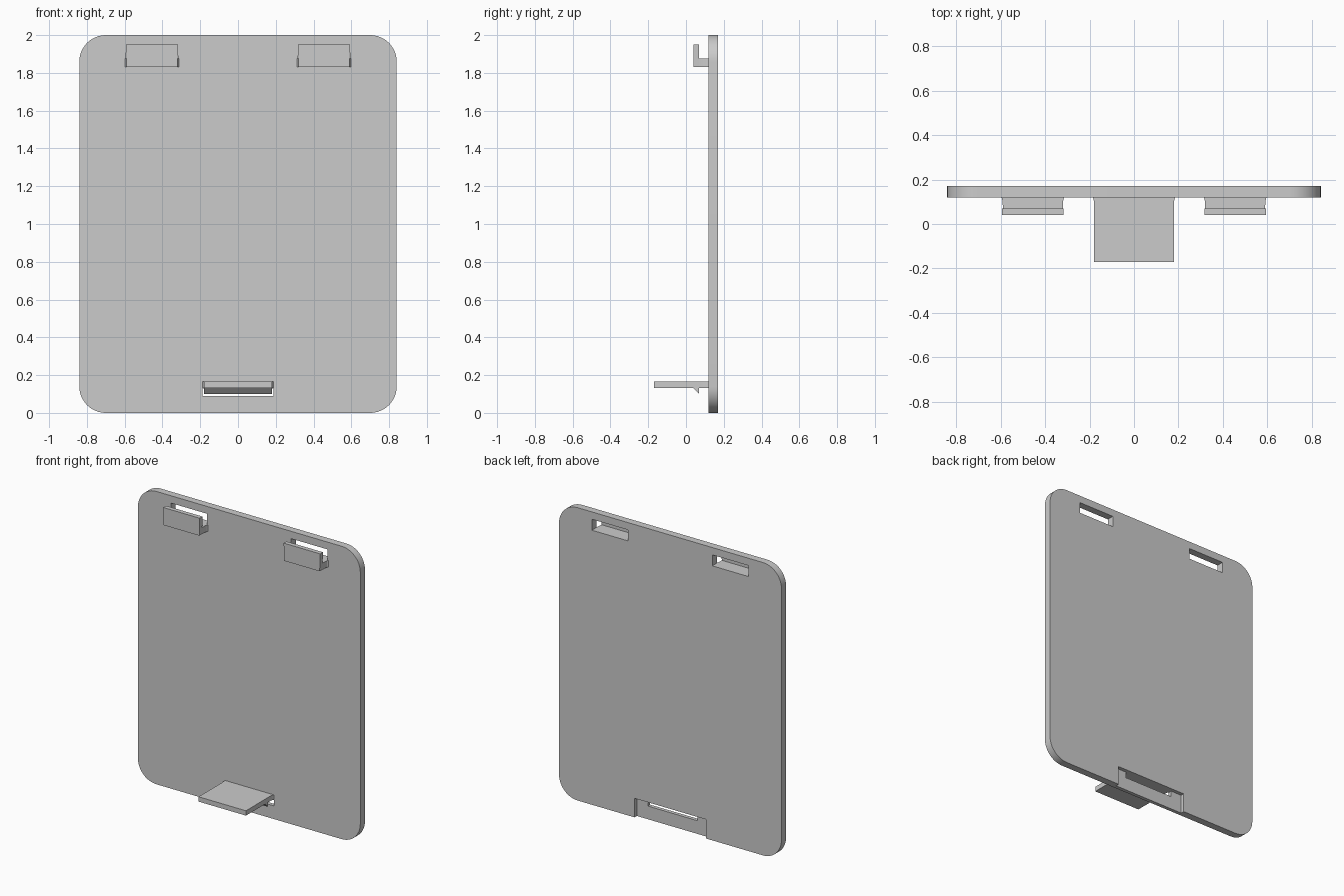
import bpy, bmesh, math
from mathutils import Vector

if "Cube" in bpy.data.objects:
    bpy.data.objects.remove(bpy.data.objects["Cube"])

FRONT, BACK = 0.12, 0.17      # plate faces in y
HOOK_X, HOOK_W = 0.455, 0.137  # hook centre and half width


def prism(name, pts, axis, lo, hi):
    """Extrude a 2D profile along an axis; pts use the two other axes in order."""
    def place(p, t):
        c = list(p)
        c.insert("xyz".index(axis), t)
        return Vector(c)
    bm = bmesh.new()
    a = [bm.verts.new(place(p, lo)) for p in pts]
    b = [bm.verts.new(place(p, hi)) for p in pts]
    n = len(pts)
    bm.faces.new(a)
    bm.faces.new(b[::-1])
    for i in range(n):
        j = (i + 1) % n
        bm.faces.new((a[i], b[i], b[j], a[j]))
    bmesh.ops.recalc_face_normals(bm, faces=bm.faces)
    me = bpy.data.meshes.new(name)
    bm.to_mesh(me)
    bm.free()
    ob = bpy.data.objects.new(name, me)
    bpy.context.collection.objects.link(ob)
    return ob


def rect(x0, x1, z0, z1):
    return [(x0, z0), (x1, z0), (x1, z1), (x0, z1)]


def flared(cx, w, y0, flare=0.008, length=0.04):
    """Plan outline of a tongue that widens in a curve where it meets the plate."""
    side = [(w, y0)]
    for i in range(6):
        t = math.radians(18 * i)
        side.append((w + flare * (1 - math.cos(t)), FRONT - length * (1 - math.sin(t))))
    side.append((w + flare, FRONT + 0.002))
    return [(cx + x, y) for x, y in side] + [(cx - x, y) for x, y in reversed(side)]


# Rounded back plate
W, H, R = 0.84, 2.0, 0.14
outline = []
for cx, cz, start in ((W - R, R, -90), (W - R, H - R, 0), (R - W, H - R, 90), (R - W, R, 180)):
    for i in range(13):
        t = math.radians(start + i * 7.5)
        outline.append((cx + R * math.cos(t), cz + R * math.sin(t)))
plate = prism("back_plate", outline, "y", FRONT, BACK)

# Openings: two hook slots, the latch slot and the recess on the rear
cutters = [prism("slot_cutter", rect(s * HOOK_X - HOOK_W, s * HOOK_X + HOOK_W, 1.875, 1.95),
                 "y", 0.0, 0.3) for s in (-1, 1)]
cutters.append(prism("recess_cutter", rect(-0.27, 0.27, -0.1, 0.13), "y", 0.145, 0.3))
cutters.append(prism("latch_slot_cutter", rect(-0.187, 0.187, 0.09, 0.13), "y", 0.0, 0.3))
bpy.context.view_layer.objects.active = plate
for c in cutters:
    c.hide_render = True
    m = plate.modifiers.new("cut", "BOOLEAN")
    m.operation, m.solver, m.object = "DIFFERENCE", "EXACT", c
    bpy.ops.object.modifier_apply(modifier=m.name)
    bpy.data.objects.remove(c)

# Upturned hooks: flared ledge plus upright lip
for side, s in (("left", -1), ("right", 1)):
    cx = s * HOOK_X
    prism(f"{side}_hook_ledge", flared(cx, HOOK_W - 0.002, 0.07), "z", 1.83, 1.875)
    prism(f"{side}_hook_lip",
          [(cx - HOOK_W + 0.003, 1.83), (cx + HOOK_W - 0.003, 1.83),
           (cx + HOOK_W + 0.001, 1.95), (cx - HOOK_W - 0.001, 1.95)], "y", 0.04, 0.07)

# Spring tongue with a barb underneath
prism("latch_tongue", flared(0, 0.179, -0.17), "z", 0.132, 0.165)
prism("latch_barb", [(0.038, 0.132), (0.07, 0.10), (0.07, 0.132)], "x", -0.179, 0.179)

# Smooth the rounded corners, keep edges sharp
bpy.ops.object.select_all(action="DESELECT")
plate.select_set(True)
bpy.ops.object.shade_smooth_by_angle(angle=math.radians(30))
